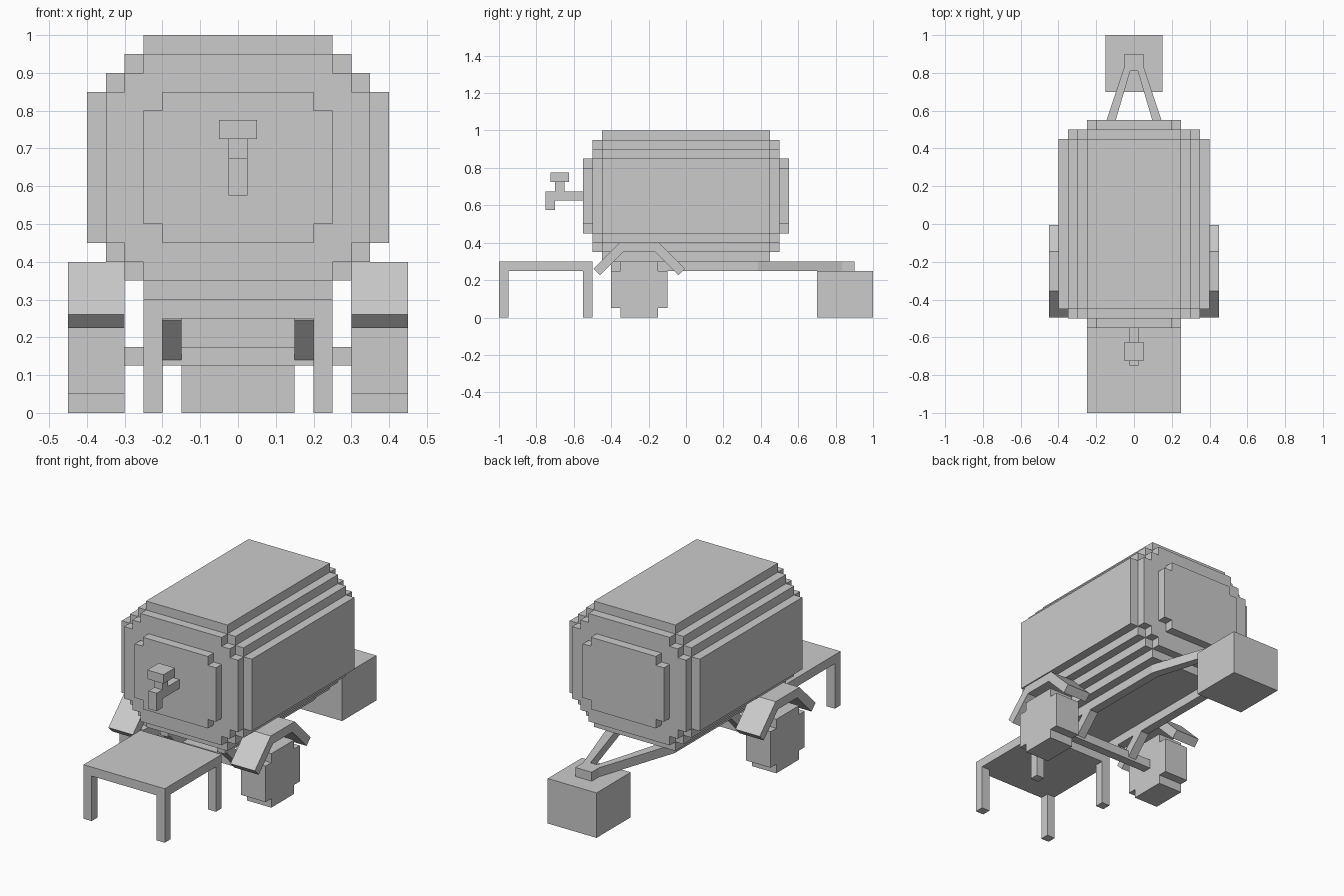
import bpy, bmesh
from math import radians
from mathutils import Matrix, Vector

if "Cube" in bpy.data.objects:
    bpy.data.objects.remove(bpy.data.objects["Cube"])


def finish(name, bm, mirror=""):
    bmesh.ops.recalc_face_normals(bm, faces=bm.faces[:])
    mesh = bpy.data.meshes.new(name)
    bm.to_mesh(mesh)
    bm.free()
    ob = bpy.data.objects.new(name, mesh)
    bpy.context.collection.objects.link(ob)
    if mirror:
        mod = ob.modifiers.new("Mirror", "MIRROR")
        mod.use_axis = ["x" in mirror, "y" in mirror, False]
        mod.use_mirror_merge = False
    return ob


def prism(name, outline, axis, start, end, mirror=""):
    """Extrude a 2D outline along an axis."""
    place = {"x": lambda u, v, w: (w, u, v),
             "y": lambda u, v, w: (u, w, v),
             "z": lambda u, v, w: (u, v, w)}[axis]
    bm = bmesh.new()
    face = bm.faces.new([bm.verts.new(place(u, v, start)) for u, v in outline])
    ext = bmesh.ops.extrude_face_region(bm, geom=[face])
    top = [g for g in ext["geom"] if isinstance(g, bmesh.types.BMVert)]
    bmesh.ops.translate(bm, verts=top, vec=Vector(place(0, 0, end - start)))
    return finish(name, bm, mirror)


def box(name, x, y, z, mirror="", tilt=0):
    bm = bmesh.new()
    lo, hi = Vector((x[0], y[0], z[0])), Vector((x[1], y[1], z[1]))
    bmesh.ops.create_cube(bm, size=1, matrix=Matrix.Translation((lo + hi) / 2)
                          @ Matrix.Rotation(tilt, 4, "X")
                          @ Matrix.Diagonal((*(hi - lo), 1)))
    return finish(name, bm, mirror)


def stepped(steps, cu, cv):
    """Symmetric stair-cornered outline from (half width, half height) steps, widest first."""
    q = []
    for i, (u, v) in enumerate(steps):
        q.append((u, v))
        if i + 1 < len(steps):
            q.append((steps[i + 1][0], v))
    r = q[::-1]
    loop = (q + [(-u, v) for u, v in r] + [(-u, -v) for u, v in q]
            + [(u, -v) for u, v in r])
    return [(cu + u, cv + v) for u, v in loop]


# Barrel-like tank: body, end rings and end caps
body = stepped([(.4, .2), (.35, .25), (.3, .3), (.25, .35)], 0, .65)
ring = stepped([(.35, .2), (.3, .25), (.25, .3)], 0, .65)
cap = stepped([(.25, .15), (.2, .2)], 0, .65)
prism("tank_body", body, "y", -.45, .45)
prism("tank_end_rings", ring, "y", .45, .5, "y")
prism("tank_end_caps", cap, "y", .5, .55, "y")

# Tap
box("tap_pipe", (-.025, .025), (-.75, -.55), (.625, .675))
box("tap_spout", (-.025, .025), (-.75, -.7), (.575, .625))
box("tap_stem", (-.025, .025), (-.7, -.65), (.675, .725))
box("tap_handle", (-.05, .05), (-.725, -.625), (.725, .775))

# Front table
box("table_top", (-.25, .25), (-1, -.5), (.25, .3))
for name, y in (("table_front_legs", -1), ("table_back_legs", -.55)):
    box(name, (.2, .25), (y, y + .05), (0, .25), "x")

# Wheels, axle and V-shaped axle struts
prism("wheels", stepped([(.15, .1), (.1, .15)], -.25, .15), "x", .3, .45, "x")
box("axle", (-.3, .3), (-.275, -.225), (.125, .175))
for name, s in (("front_struts", -1), ("back_struts", 1)):
    box(name, (.15, .2), (-.25 + s * .0575 - .025, -.25 + s * .0575 + .025),
        (.2075 - .08, .2075 + .08), "x", radians(-45 * s))

# Bent mudguards
guard = [(-.495, .26), (-.355, .4), (-.145, .4), (-.005, .26),
         (-.04, .225), (-.165, .35), (-.335, .35), (-.46, .225)]
prism("mudguards", guard, "x", .3, .45, "x")

# Chassis rails converging on the hitch, and its support block
rail = [(.2, -.4), (.2, .385), (.05, .835), (.02, .81), (.15, .37), (.15, -.4)]
prism("chassis_rails", rail, "z", .25, .3, "x")
box("hitch", (-.05, .05), (.81, .9), (.25, .3))
box("support_block", (-.15, .15), (.7, 1), (0, .25))
